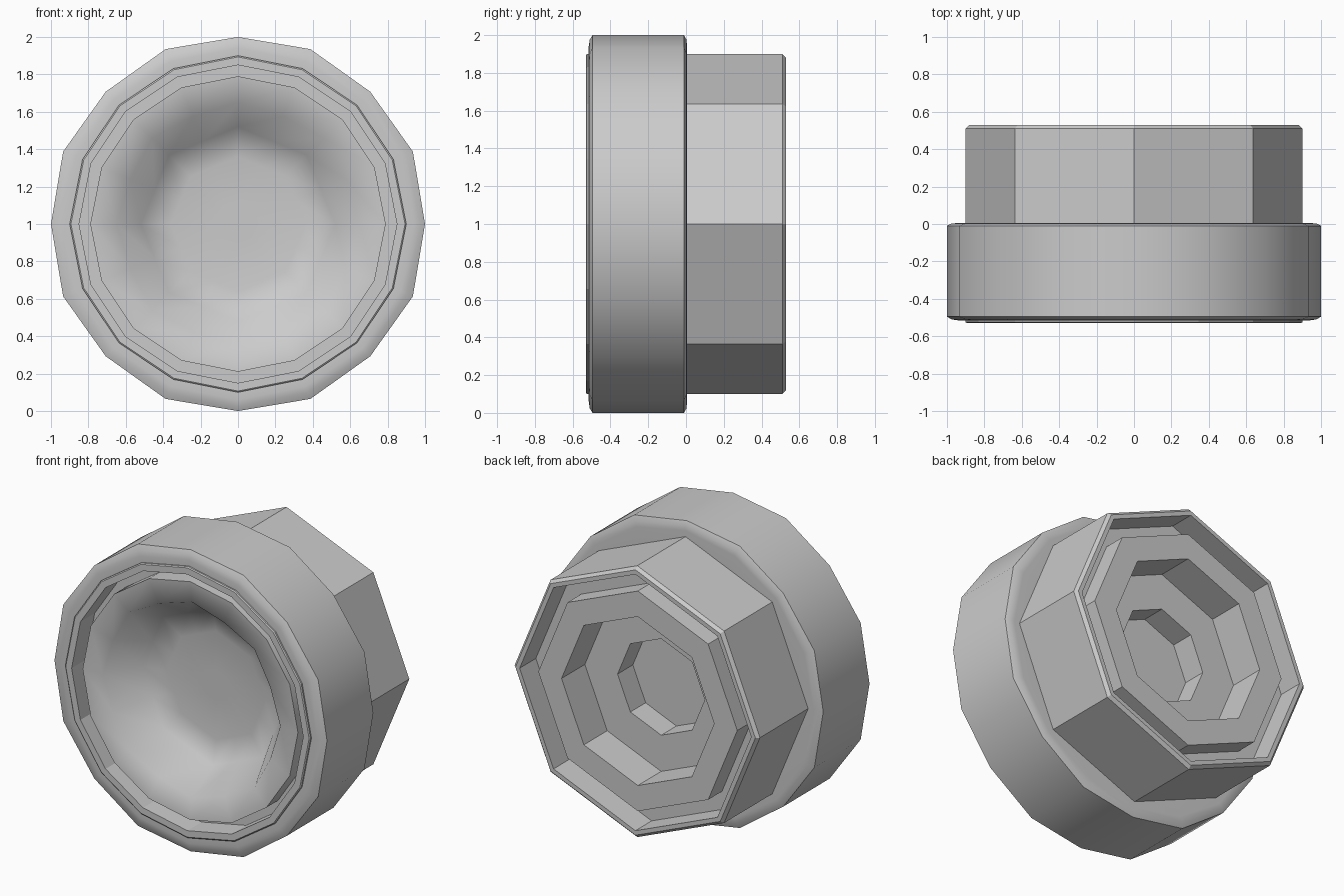
import bpy, bmesh, math

if "Cube" in bpy.data.objects:
    bpy.data.objects.remove(bpy.data.objects["Cube"])


def lathe(name, sides, profile, smooth=None, closed=False, odd_scale=1.0):
    """Revolve (radius, y[, scale of odd corners]) points round the y axis at z = 1."""
    bm = bmesh.new()
    rings = []
    for p in profile:
        r, y = p[0], p[1]
        odd = p[2] if len(p) > 2 else odd_scale
        ring = []
        for i in range(sides):
            a = 2 * math.pi * i / sides
            q = r * (odd if i % 2 else 1.0)
            ring.append(bm.verts.new((q * math.cos(a), y, 1 + q * math.sin(a))))
        rings.append(ring)
    pairs = list(zip(rings, rings[1:]))
    if closed:
        pairs.append((rings[-1], rings[0]))
    for a, b in pairs:
        for i in range(sides):
            j = (i + 1) % sides
            bm.faces.new((a[i], a[j], b[j], b[i]))
    if not closed:
        bm.faces.new(rings[0])
        bm.faces.new(rings[-1])
    bmesh.ops.recalc_face_normals(bm, faces=bm.faces)
    me = bpy.data.meshes.new(name)
    bm.to_mesh(me)
    bm.free()
    ob = bpy.data.objects.new(name, me)
    bpy.context.collection.objects.link(ob)
    if smooth:
        bpy.ops.object.select_all(action='DESELECT')
        ob.select_set(True)
        bpy.context.view_layer.objects.active = ob
        bpy.ops.object.shade_smooth_by_angle(angle=math.radians(smooth))
    return ob


# Sixteen-sided outer casing with softened edges
lathe("outer_casing", 16, [
    (0.90, -0.40), (0.90, -0.515), (0.94, -0.515), (0.975, -0.51), (1.0, -0.495, 1.012),
    (1.0, -0.01, 1.012), (0.975, 0.003), (0.94, 0.005), (0.80, 0.005), (0.80, -0.10)],
    smooth=45, closed=True)

# Front rim, with a groove floor between it and the bowl
lathe("front_rim", 16, [
    (0.90, -0.30), (0.90, -0.525), (0.893, -0.53), (0.85, -0.53), (0.85, -0.38),
    (0.77, -0.38), (0.77, -0.30)], closed=True)

# Raised front bowl, blending from sixteen sides to an eight-sided floor
flat = math.cos(math.pi / 8)
lathe("front_bowl", 16, [
    (0.79, -0.10), (0.79, -0.50), (0.65, -0.485, 0.96),
    (0.52, -0.26, flat), (0.36, -0.23, flat), (0.10, -0.23, flat)], smooth=65)

# Eight-sided back socket: rim, groove, raised plateau and stepped recess
lathe("back_socket", 8, [
    (0.90, -0.05), (0.90, 0.51), (0.88, 0.53), (0.85, 0.53), (0.85, 0.36),
    (0.73, 0.36), (0.73, 0.505), (0.56, 0.505), (0.56, 0.26), (0.32, 0.26), (0.32, 0.10)])
